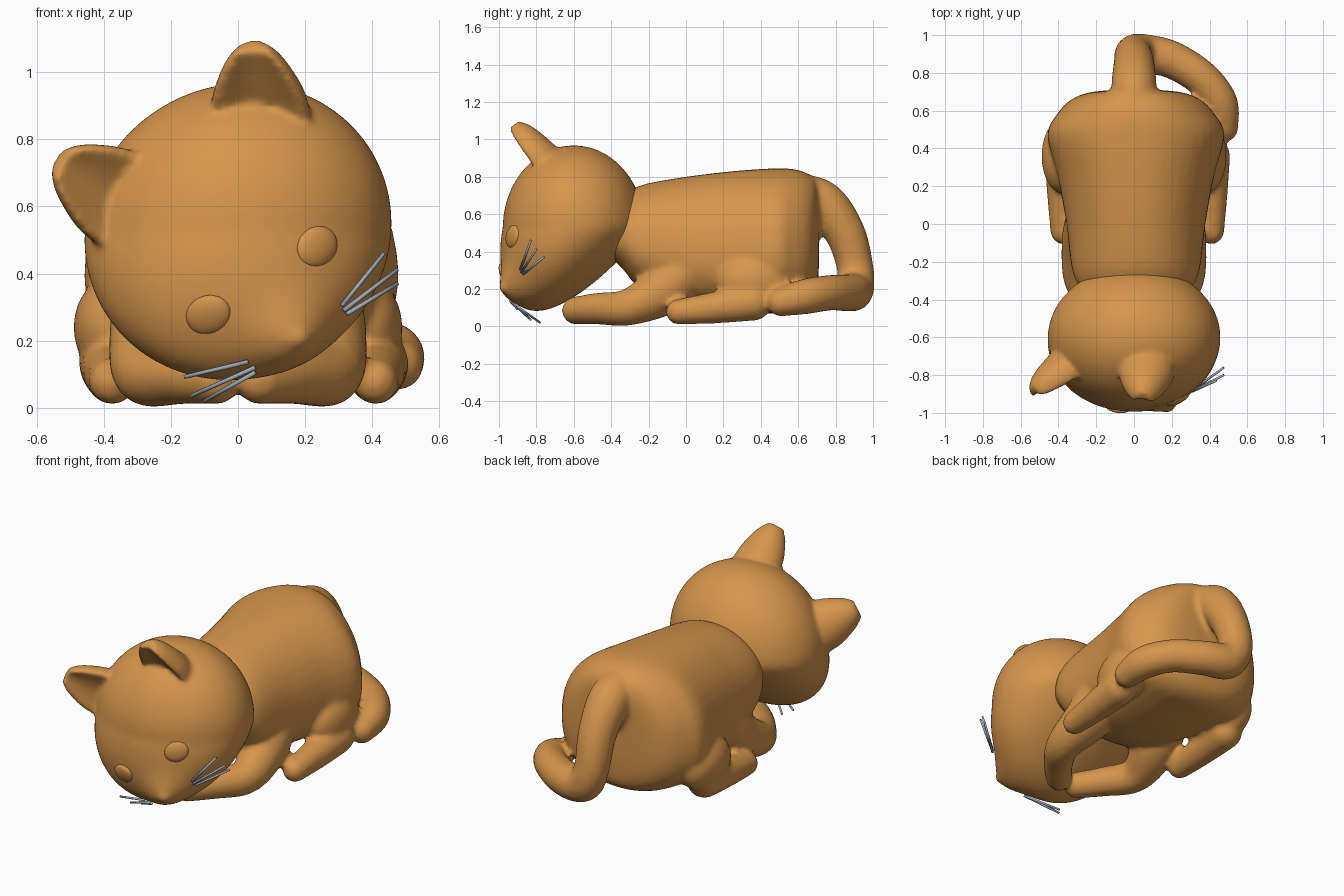
import bpy, bmesh, math
from mathutils import Vector, Matrix

if "Cube" in bpy.data.objects:
    bpy.data.objects.remove(bpy.data.objects["Cube"])


def material(name, col):
    m = bpy.data.materials.new(name)
    m.diffuse_color = (*col, 1)
    m.use_nodes = True
    m.node_tree.nodes["Principled BSDF"].inputs["Base Color"].default_value = m.diffuse_color
    return m


FUR = material("ginger fur", (0.67, 0.303, 0.072))
GREY = material("whisker grey", (0.36, 0.42, 0.49))


def finish(bm, name, mat, voxel=None, smooth=3):
    bmesh.ops.recalc_face_normals(bm, faces=bm.faces)
    for f in bm.faces:
        f.smooth = True
    me = bpy.data.meshes.new(name)
    bm.to_mesh(me)
    bm.free()
    me.materials.append(mat)
    ob = bpy.data.objects.new(name, me)
    bpy.context.collection.objects.link(ob)
    if voxel:
        r = ob.modifiers.new("blend", 'REMESH')
        r.mode = 'VOXEL'
        r.voxel_size = voxel
        r.use_smooth_shade = True
        s = ob.modifiers.new("soften", 'SMOOTH')
        s.factor = 0.5
        s.iterations = smooth
    return ob


def ball(bm, c, r, seg=32):
    mat = Matrix.Translation(c) @ Matrix.Diagonal((*r, 1))
    return bmesh.ops.create_uvsphere(bm, u_segments=seg, v_segments=seg // 2,
                                     radius=1, matrix=mat)["verts"]


def loft(bm, rings):
    vs = [[bm.verts.new(p) for p in ring] for ring in rings]
    n = len(vs[0])
    for a, b in zip(vs, vs[1:]):
        for i in range(n):
            j = (i + 1) % n
            bm.faces.new((a[i], a[j], b[j], b[i]))
    bm.faces.new(vs[0][::-1])
    bm.faces.new(vs[-1])


def spline(rows, steps=6):
    """Catmull-Rom through rows of numbers."""
    rows = [rows[0]] + list(rows) + [rows[-1]]
    out = []
    for a, b, c, d in zip(rows, rows[1:], rows[2:], rows[3:]):
        for k in range(steps):
            t = k / steps
            out.append([0.5 * (2 * q + (r - p) * t + (2 * p - 5 * q + 4 * r - s) * t * t
                               + (3 * q - p - 3 * r + s) * t ** 3)
                        for p, q, r, s in zip(a, b, c, d)])
    return out + [list(rows[-1])]


def tube(bm, rows, seg=20):
    """Round limb through (x, y, z, radius) rows with ball ends."""
    pts = spline(rows)
    rings, side = [], None
    for i, p in enumerate(pts):
        d = (Vector(pts[min(i + 1, len(pts) - 1)][:3]) - Vector(pts[max(i - 1, 0)][:3])).normalized()
        side = d.orthogonal() if side is None else side - d * side.dot(d)
        side.normalize()
        up = d.cross(side)
        rings.append([Vector(p[:3]) + p[3] * (side * math.cos(a) + up * math.sin(a))
                      for a in (math.tau * k / seg for k in range(seg))])
    loft(bm, rings)
    for p in (pts[0], pts[-1]):
        ball(bm, p[:3], (p[3],) * 3, 20)


# torso: sections of (y, half width, bottom, top), pear shaped
sections = [(-0.42, 0.22, 0.38, 0.60), (-0.34, 0.29, 0.31, 0.69), (-0.24, 0.335, 0.20, 0.755),
            (0.0, 0.365, 0.10, 0.80), (0.25, 0.41, 0.07, 0.83), (0.47, 0.465, 0.07, 0.845),
            (0.58, 0.415, 0.07, 0.84), (0.655, 0.345, 0.10, 0.815), (0.695, 0.25, 0.16, 0.78),
            (0.71, 0.12, 0.30, 0.70)]
bm = bmesh.new()
rings = []
for y, w, lo, hi in spline(sections, 4):
    ring = []
    for k in range(40):
        c, s = math.cos(math.tau * k / 40), math.sin(math.tau * k / 40)
        ring.append((0.01 + w * math.copysign(abs(c) ** 0.9, c) * (1 - 0.13 * s), y,
                     (lo + hi) / 2 + (hi - lo) / 2 * math.copysign(abs(s) ** 0.9, s)))
    rings.append(ring)
loft(bm, rings)

# tail: drops behind the rump and curls round the right side
tube(bm, [(0, 0.58, 0.71, 0.11), (0, 0.73, 0.66, 0.12), (0, 0.85, 0.50, 0.108),
          (0, 0.905, 0.31, 0.098), (0.06, 0.9, 0.2, 0.105), (0.2, 0.87, 0.18, 0.1),
          (0.36, 0.77, 0.18, 0.095), (0.455, 0.64, 0.16, 0.095), (0.475, 0.51, 0.13, 0.078)])

# legs, left and right, folded under the body
for sx, foot in ((-1, 0.375), (1, 0.41)):
    tube(bm, [(sx * 0.22, 0.03, 0.36, 0.14), (sx * 0.245, -0.1, 0.21, 0.14),
              (sx * 0.27, -0.3, 0.105, 0.1), (sx * 0.17, -0.47, 0.095, 0.085),
              (sx * 0.065, -0.59, 0.085, 0.075)])
    ball(bm, (sx * 0.375, 0.36, 0.24), (0.115, 0.2, 0.15))
    tube(bm, [(sx * foot, 0.36, 0.13, 0.1), (sx * foot, 0.15, 0.1, 0.085),
              (sx * foot, -0.04, 0.078, 0.068)])
finish(bm, "body", FUR, 0.017, 4)

# head: tilted ellipsoid whose lower half slides forward to the muzzle
ROLL = math.radians(30)
R = Vector((math.cos(ROLL), 0, math.sin(ROLL)))
U = Vector((-math.sin(ROLL), 0, math.cos(ROLL)))
C = Vector((0, -0.6, 0.525))
RAD = (0.465, 0.38, 0.435)
NOSE = Vector((0.165, -0.895, 0.205))


def face_y(x, z):
    p = Vector((x, 0, z - C.z))
    q = 1 - (p.dot(R) / RAD[0]) ** 2 - (p.dot(U) / RAD[2]) ** 2
    return C.y - RAD[1] * math.sqrt(max(q, 0)) - 0.22 * max(0, C.z - z)


bm = bmesh.new()
for v in ball(bm, (0, 0, 0), RAD, 64):
    p = C + R * v.co.x + U * v.co.z + Vector((0, v.co.y, 0))
    back = (v.co.y / RAD[1] + 1) / 2
    p.y -= (0.22 + 0.45 * back) * max(0, C.z - p.z)
    d = (p - NOSE).length
    p += Vector((0.01, -0.07, -0.015)) * math.exp(-(d / 0.12) ** 2)
    v.co = p
ball(bm, (0.172, -0.95, 0.21), (0.05, 0.05, 0.04))

# ears: tapering shells with a soft rim, dished at the front
for base, tip, wide in (((0.072, -0.735, 0.86), (0.045, -0.905, 1.07), (1, 0, -0.08)),
                        ((-0.34, -0.735, 0.61), (-0.525, -0.875, 0.73), (0.43, 0, 0.9))):
    base, tip = Vector(base), Vector(tip)
    axis = (tip - base).normalized()
    W = Vector(wide)
    W = (W - axis * W.dot(axis)).normalized()
    F = W.cross(axis)
    if F.y > 0:
        F = -F
    rings = []
    for t, w, d in spline([(0, 0.15, 0.13), (0.35, 0.142, 0.115), (0.65, 0.115, 0.10),
                           (0.88, 0.085, 0.08), (1.05, 0.05, 0.05)], 4):
        ring = []
        for k in range(32):
            c, s = math.cos(math.tau * k / 32), math.sin(math.tau * k / 32)
            s = 0 if abs(s) < 1e-6 else s
            f = d * s if s < 0 else d * (0.65 * s ** 0.6 - 0.65 * s * s)
            ring.append(base.lerp(tip, t) + W * w * c + F * (0.025 + f))
        rings.append(ring)
    loft(bm, rings)
finish(bm, "head", FUR, 0.013, 6)

# eyes: balls squashed against the face
for name, x, z, inset in (("left_eye", -0.088, 0.278, -0.004), ("right_eye", 0.238, 0.48, 0.006)):
    e = 0.01
    n = Vector((face_y(x + e, z) - face_y(x - e, z), -2 * e,
                face_y(x, z + e) - face_y(x, z - e))).normalized()
    bm = bmesh.new()
    c = Vector((x, face_y(x, z), z)) - n * inset
    for v in ball(bm, (0, 0, 0), (1, 1, 1), 24):
        p = v.co * 0.07
        p -= n * p.dot(n) * 0.65
        p -= U * p.dot(U) * 0.15
        v.co = c + p
    finish(bm, name, FUR)

# whiskers: thin rods, three each side
whiskers = [((0.31, -0.885, 0.305), (0.435, -0.83, 0.46)),
            ((0.315, -0.88, 0.29), (0.475, -0.80, 0.412)),
            ((0.325, -0.87, 0.28), (0.475, -0.76, 0.37)),
            ((0.03, -0.94, 0.137), (-0.16, -0.90, 0.092)),
            ((0.05, -0.92, 0.12), (-0.14, -0.83, 0.035)),
            ((0.05, -0.90, 0.105), (-0.10, -0.78, 0.02))]
bm = bmesh.new()
for a, b in whiskers:
    a, b = Vector(a), Vector(b)
    d = b - a
    bmesh.ops.create_cone(bm, cap_ends=True, segments=8, radius1=0.007, radius2=0.006,
                          depth=d.length,
                          matrix=Matrix.Translation((a + b) / 2) @ d.to_track_quat('Z', 'Y').to_matrix().to_4x4())
finish(bm, "whiskers", GREY)
